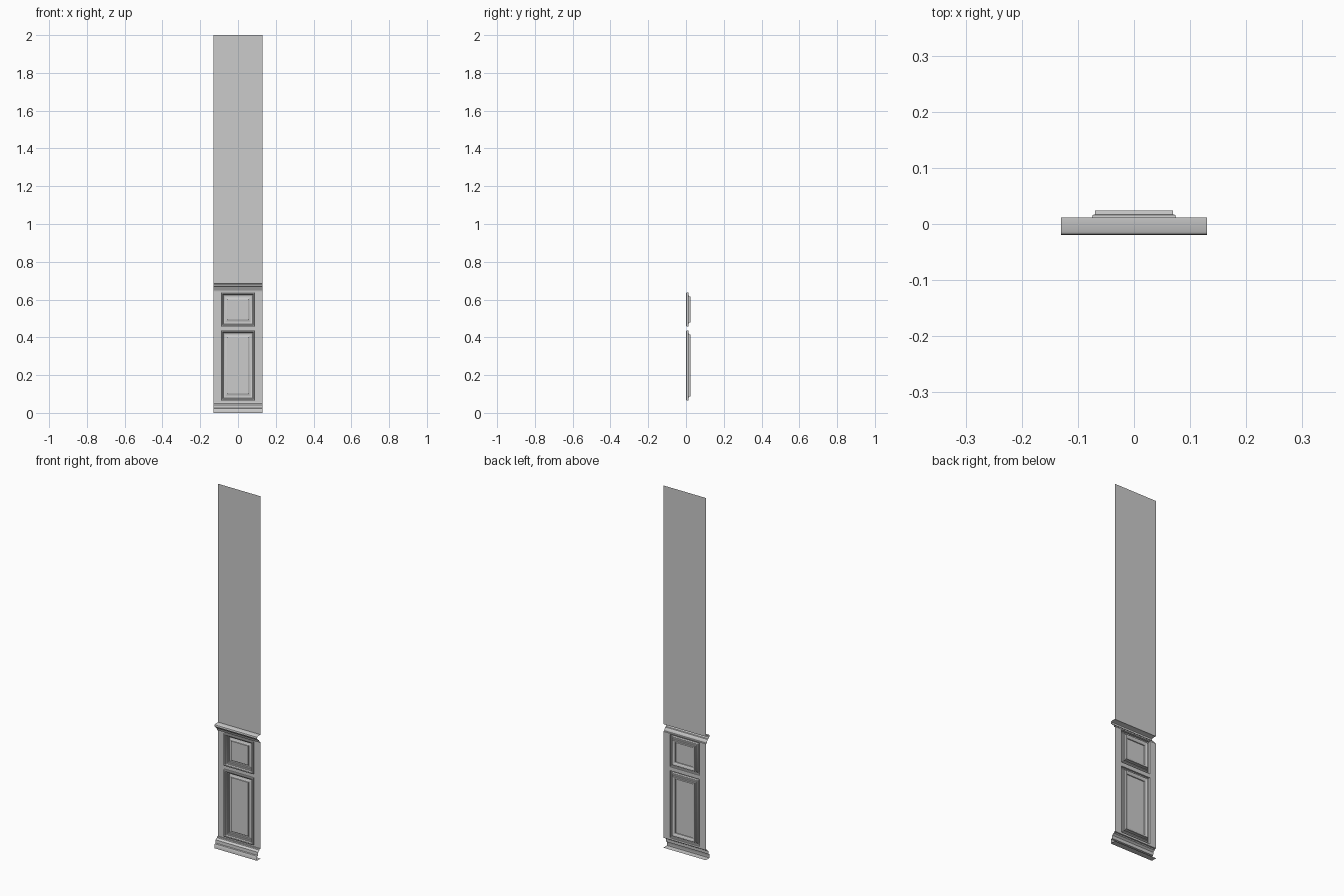
import bpy, math

if "Cube" in bpy.data.objects:
    bpy.data.objects.remove(bpy.data.objects["Cube"])

W = 0.13          # half width
WALL = 0.012      # y of the wall plane


def make(name, verts, faces):
    me = bpy.data.meshes.new(name)
    me.from_pydata(verts, [], faces)
    me.update()
    ob = bpy.data.objects.new(name, me)
    bpy.context.collection.objects.link(ob)
    bpy.ops.object.select_all(action='DESELECT')
    ob.select_set(True)
    bpy.context.view_layer.objects.active = ob
    bpy.ops.object.shade_smooth_by_angle(angle=math.radians(35))
    return ob


def strip(name, profile):
    """Sweep an open (y, z) profile, listed bottom to top, across the width."""
    verts = [(x, y, z) for y, z in profile for x in (-W, W)]
    faces = [(2*i, 2*i+1, 2*i+3, 2*i+2) for i in range(len(profile) - 1)]
    return make(name, verts, faces)


def panel(name, hx, z0, z1, steps):
    """Nested rectangular rings: each step is (inset, y); last ring is filled."""
    verts, faces = [], []
    for d, y in steps:
        a = hx - d
        verts += [(-a, y, z0+d), (a, y, z0+d), (a, y, z1-d), (-a, y, z1-d)]
    for r in range(len(steps) - 1):
        for i in range(4):
            j = (i + 1) % 4
            faces.append((4*r+i, 4*r+j, 4*r+4+j, 4*r+4+i))
    n = 4 * (len(steps) - 1)
    faces.append((n, n+1, n+2, n+3))
    return make(name, verts, faces)


HX = 0.09
PANELS = {"lower_panel": (0.066, 0.436), "upper_panel": (0.458, 0.637)}

# plain upper wall
strip("upper_wall", [(WALL, 0.682), (WALL, 2.0)])

# wainscot face with two openings
xs = [-W, -HX, HX, W]
zs = [0.055, 0.066, 0.436, 0.458, 0.637, 0.642]
verts = [(x, WALL, z) for z in zs for x in xs]
faces = [(4*r+c, 4*r+c+1, 4*r+c+5, 4*r+c+4)
         for r in range(5) for c in range(3)
         if not (c == 1 and r in (1, 3))]
make("wainscot_frame", verts, faces)

# moulded border, recess and raised field of each panel
STEPS = [(0, WALL), (0, 0.003), (0.003, 0.001), (0.008, 0.002),
         (0.012, 0.008), (0.015, 0.009), (0.016, 0.016),
         (0.020, 0.017), (0.021, 0.0245), (0.023, 0.0245),
         (0.036, 0.017), (0.037, 0.013)]
for name, (z0, z1) in PANELS.items():
    panel(name, HX, z0, z1, STEPS)

# chair rail moulding
strip("chair_rail", [(WALL, 0.642), (0.004, 0.643), (0.003, 0.650), (-0.002, 0.656),
                     (-0.004, 0.660), (-0.010, 0.662), (-0.013, 0.667),
                     (-0.014, 0.670), (-0.019, 0.671), (-0.020, 0.676),
                     (-0.018, 0.681), (-0.013, 0.684), (WALL, 0.684)])

# baseboard
strip("baseboard", [(WALL, 0.0), (-0.020, 0.0), (-0.020, 0.018), (-0.017, 0.023),
                    (-0.010, 0.025), (-0.009, 0.042), (-0.004, 0.047),
                    (0.002, 0.050), (0.004, 0.055), (WALL, 0.055)])
